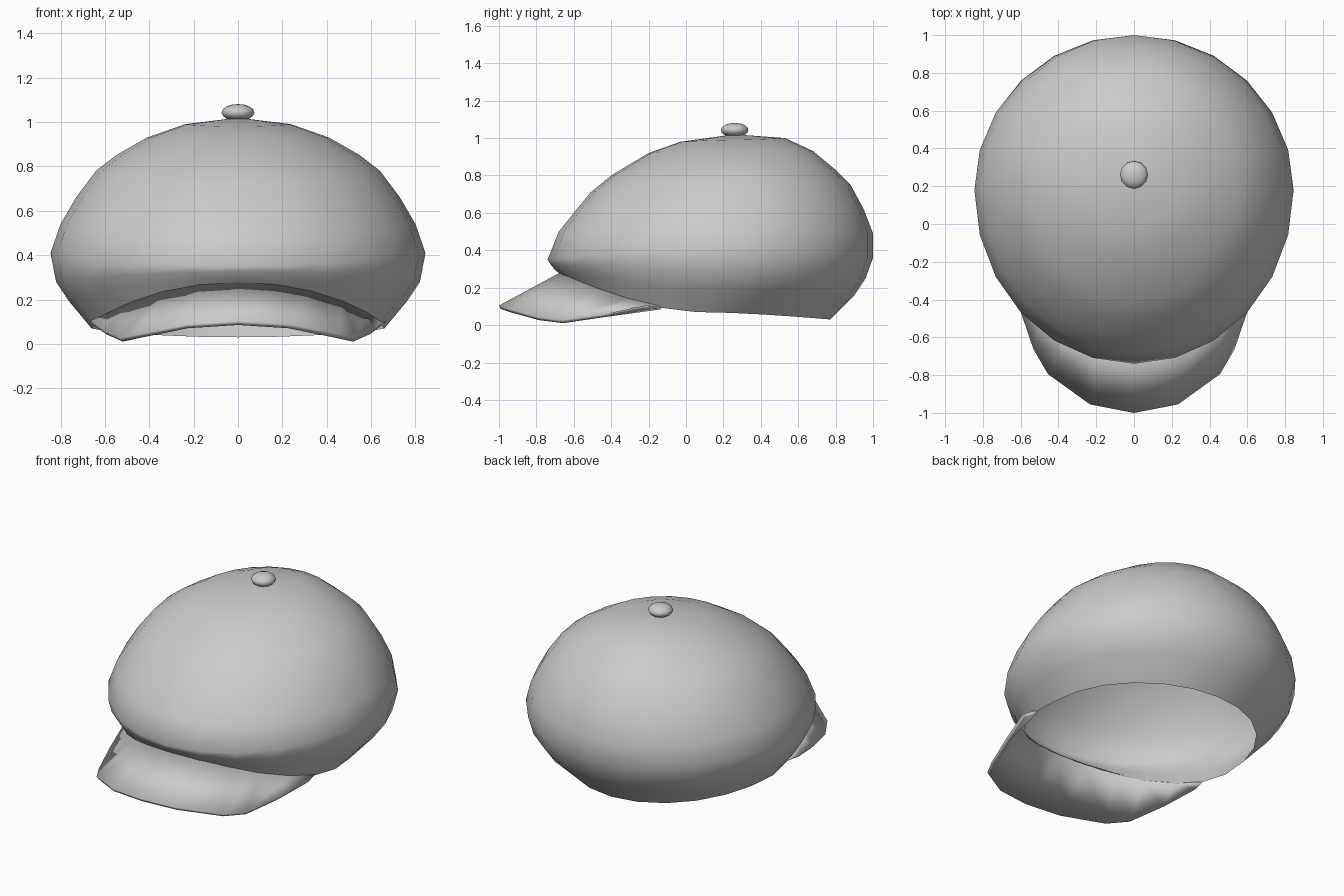
import bpy, bmesh
from math import sin, cos, pi, radians

if "Cube" in bpy.data.objects:
    bpy.data.objects.remove(bpy.data.objects["Cube"])

SEG = 24


def finish(name, bm, angle):
    me = bpy.data.meshes.new(name)
    bm.to_mesh(me)
    bm.free()
    ob = bpy.data.objects.new(name, me)
    bpy.context.collection.objects.link(ob)
    bpy.ops.object.select_all(action='DESELECT')
    bpy.context.view_layer.objects.active = ob
    ob.select_set(True)
    bpy.ops.object.shade_smooth_by_angle(angle=radians(angle))
    return ob


# Crown rings: side x, side y, side z, front y, front z, back y, back z
RINGS = [
    (.24, .25, .99, -.03, .98, .53, 1.0),
    (.41, .24, .93, -.20, .92, .68, .93),
    (.55, .22, .85, -.40, .80, .80, .83),
    (.64, .21, .78, -.51, .71, .88, .75),
    (.73, .20, .66, -.60, .60, .95, .62),
    (.80, .19, .54, -.68, .50, 1.0, .49),
    (.845, .18, .41, -.74, .35, 1.0, .36),
    (.82, .17, .28, -.725, .325, .96, .25),
    (.76, .14, .19, -.70, .295, .90, .16),
    (.66, .05, .07, -.67, .27, .77, .03),
]


def ring_point(r, t):
    sx, sy, sz, fy, fz, by, bz = r
    c = cos(t)
    ey, ez = (by, bz) if c > 0 else (fy, fz)
    return (sx * sin(t), sy + (ey - sy) * abs(c), sz + (ez - sz) * abs(c) ** 1.6)


# Crown: open dome closed by a fan at the top
bm = bmesh.new()
pole = bm.verts.new((0, .26, 1.02))
loops = [[bm.verts.new(ring_point(r, 2 * pi * i / SEG)) for i in range(SEG)] for r in RINGS]
for i in range(SEG):
    j = (i + 1) % SEG
    bm.faces.new((pole, loops[0][j], loops[0][i]))
    for a, b in zip(loops, loops[1:]):
        bm.faces.new((a[i], a[j], b[j], b[i]))
bmesh.ops.recalc_face_normals(bm, faces=bm.faces)
finish("crown", bm, 80)

# Brim: strip from the front of the opening to a curved outer edge
HALF = [(.66, -.22, .095), (.60, -.44, .05), (.525, -.66, .018),
        (.45, -.79, .035), (.23, -.95, .08), (0, -.995, .095)]
outer = HALF + [(-x, y, z) for x, y, z in reversed(HALF[:-1])]
bm = bmesh.new()
inner_v = [bm.verts.new(ring_point(RINGS[-1], 2 * pi * (7 + k) / SEG)) for k in range(11)]
outer_v = [bm.verts.new(p) for p in outer]
for k in range(10):
    bm.faces.new((inner_v[k], inner_v[k + 1], outer_v[k + 1], outer_v[k]))
brim = finish("brim", bm, 40)
solid = brim.modifiers.new("thickness", 'SOLIDIFY')
solid.thickness = .022
solid.offset = 0

# Top button: flattened ball
bm = bmesh.new()
bmesh.ops.create_uvsphere(bm, u_segments=12, v_segments=8, radius=1)
bmesh.ops.scale(bm, vec=(.074, .074, .038), verts=bm.verts)
bmesh.ops.translate(bm, vec=(0, .26, 1.043), verts=bm.verts)
finish("top_button", bm, 80)
